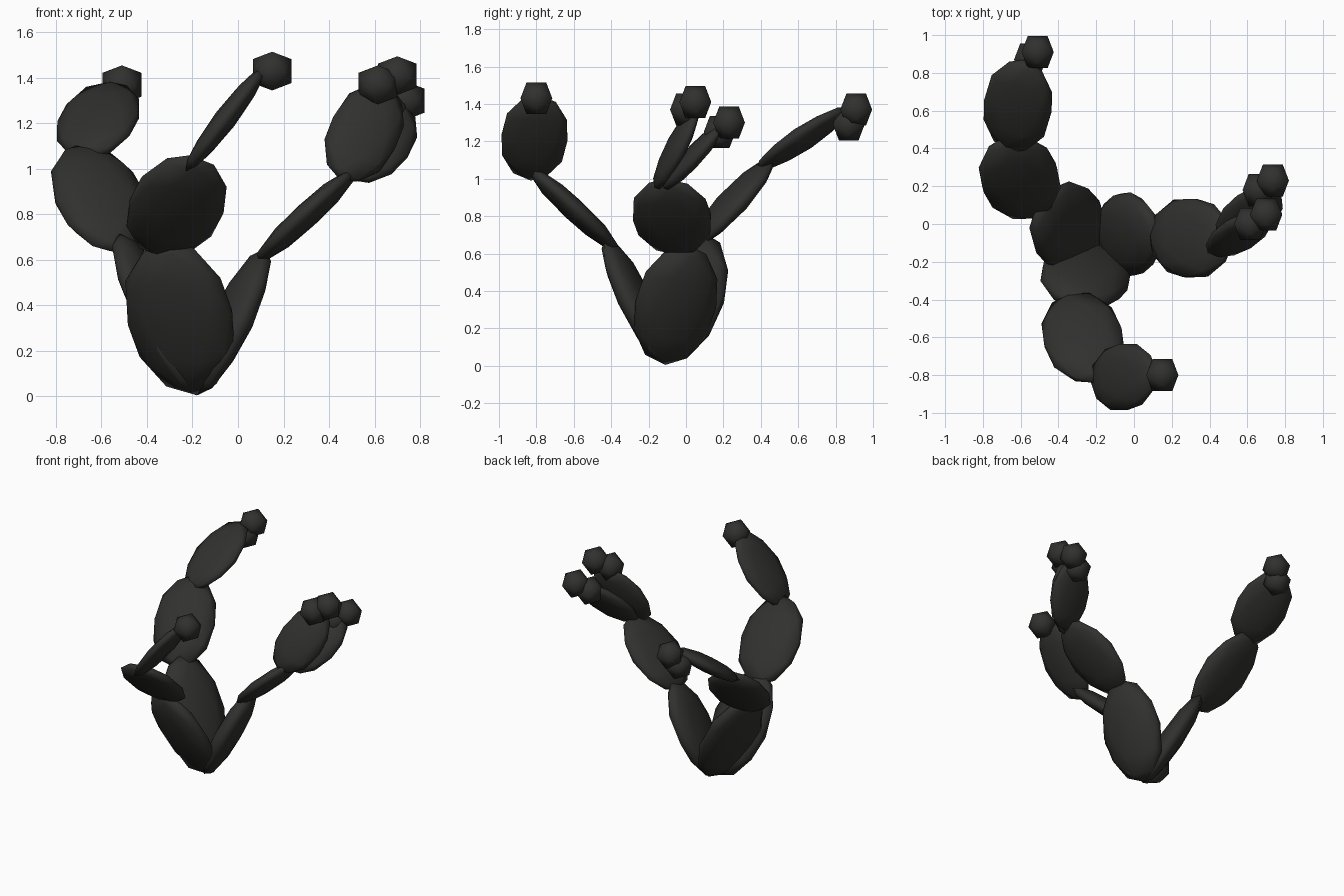
import bpy
from math import radians
from mathutils import Vector, Matrix

if "Cube" in bpy.data.objects:
    bpy.data.objects.remove(bpy.data.objects["Cube"])

dark = bpy.data.materials.new("dark_flesh")
dark.diffuse_color = (0.03, 0.03, 0.028, 1)
dark.use_nodes = True
dark.node_tree.nodes["Principled BSDF"].inputs["Base Color"].default_value = dark.diffuse_color


def finish(name):
    ob = bpy.context.object
    ob.name = name
    ob.data.materials.append(dark)
    bpy.ops.object.shade_smooth()
    return ob


def pad(name, base, tip, across, width, thick):
    """Flattened low-poly ellipsoid running from base to tip."""
    base, tip = Vector(base), Vector(tip)
    z = (tip - base).normalized()
    x = Vector(across)
    x = (x - z * x.dot(z)).normalized()
    y = z.cross(x)
    bpy.ops.mesh.primitive_ico_sphere_add(subdivisions=2, radius=1)
    ob = finish(name)
    rot = Matrix((x, y, z)).transposed().to_4x4()
    size = Matrix.Diagonal((width / 2, thick / 2, (tip - base).length / 2, 1))
    ob.data.transform(rot @ size)
    ob.location = (base + tip) / 2


def fruit(name, pos, r=0.1):
    bpy.ops.mesh.primitive_ico_sphere_add(subdivisions=1, radius=r)
    ob = finish(name)
    ob.data.transform(Matrix.Rotation(radians(90), 4, 'Z') @ Matrix.Rotation(radians(-31.7), 4, 'Y'))
    ob.location = pos


# Front branch
pad("front_lower_pad", (-0.18, -0.11, 0.005), (-0.33, -0.43, 0.69), (0.95, -0.2, 0), 0.49, 0.16)
pad("front_middle_pad", (-0.33, -0.36, 0.61), (-0.21, -0.84, 1.06), (1, 0.1, 0), 0.44, 0.12)
pad("front_upper_pad", (-0.23, -0.83, 0.99), (0.12, -0.79, 1.45), (0, 1, 0), 0.37, 0.10)

# Left branch
pad("left_lower_pad", (-0.18, -0.11, 0.005), (-0.52, 0.08, 0.72), (0.35, 0.94, 0), 0.48, 0.16)
pad("left_middle_pad", (-0.52, 0.03, 0.63), (-0.69, 0.46, 1.11), (1, 0.3, 0), 0.43, 0.13)
pad("left_upper_pad", (-0.65, 0.38, 1.05), (-0.58, 0.87, 1.38), (1, 0, 0.25), 0.38, 0.11)

# Right branch, forking at the top
pad("right_lower_pad", (-0.18, -0.11, 0.005), (0.12, 0.0, 0.65), (-0.25, 0.97, 0), 0.46, 0.16)
pad("right_middle_pad", (0.08, -0.04, 0.59), (0.52, -0.11, 1.0), (0.1, 1, 0), 0.44, 0.11)
pad("right_upper_pad_front", (0.45, -0.17, 0.95), (0.66, 0.06, 1.37), (1, 0.1, -0.3), 0.32, 0.10)
pad("right_upper_pad_back", (0.50, -0.12, 0.95), (0.72, 0.20, 1.29), (1, -0.1, -0.3), 0.32, 0.10)

# Fruits on the upper pads
spots = [(0.15, -0.80, 1.43),
         (-0.51, 0.91, 1.37), (-0.55, 0.87, 1.29),
         (0.70, 0.05, 1.41), (0.615, 0.0, 1.37),
         (0.735, 0.23, 1.30), (0.66, 0.18, 1.25)]
for i, p in enumerate(spots):
    fruit(f"fruit_{i + 1}", p)
